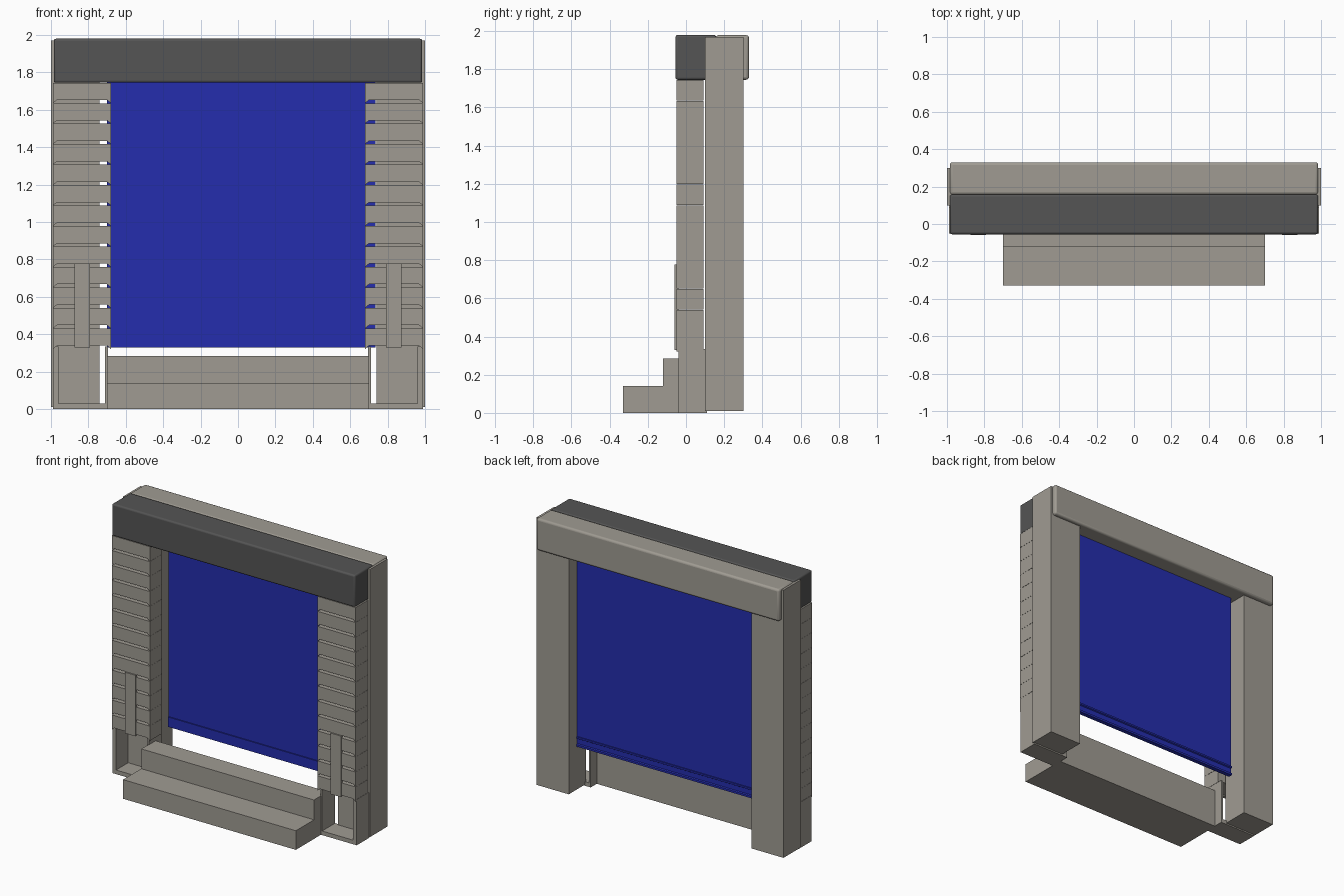
import bpy, bmesh

if "Cube" in bpy.data.objects:
    bpy.data.objects.remove(bpy.data.objects["Cube"])


def material(name, rgb):
    m = bpy.data.materials.new(name)
    m.diffuse_color = (*rgb, 1)
    m.use_nodes = True
    m.node_tree.nodes["Principled BSDF"].inputs["Base Color"].default_value = m.diffuse_color
    return m


GREY = material("warm_grey", (0.35, 0.33, 0.29))
DARK = material("charcoal", (0.09, 0.09, 0.09))
BLUE = material("door_blue", (0.018, 0.027, 0.42))


def extrude(name, outlines, axis, lo, hi, mat):
    """Extrude 2D outlines along x (y,z points) or along y (x,z points)."""
    bm = bmesh.new()
    for pts in outlines:
        def place(p, t):
            return (t, p[0], p[1]) if axis == 'X' else (p[0], t, p[1])
        a = [bm.verts.new(place(p, lo)) for p in pts]
        b = [bm.verts.new(place(p, hi)) for p in pts]
        bm.faces.new(a)
        bm.faces.new(b[::-1])
        n = len(pts)
        for i in range(n):
            j = (i + 1) % n
            bm.faces.new((a[j], a[i], b[i], b[j]))
    bmesh.ops.recalc_face_normals(bm, faces=bm.faces)
    me = bpy.data.meshes.new(name)
    bm.to_mesh(me)
    bm.free()
    me.materials.append(mat)
    ob = bpy.data.objects.new(name, me)
    bpy.context.collection.objects.link(ob)
    return ob


def box(name, x, y, z, mat):
    pts = [(x[0], z[0]), (x[1], z[0]), (x[1], z[1]), (x[0], z[1])]
    return extrude(name, [pts], 'Y', y[0], y[1], mat)


def bevel(ob, width):
    m = ob.modifiers.new("rounded_edges", 'BEVEL')
    m.width, m.segments = width, 3
    bpy.ops.object.select_all(action='DESELECT')
    ob.select_set(True)
    bpy.context.view_layer.objects.active = ob
    bpy.ops.object.shade_smooth_by_angle()


for side, s in (("left", -1), ("right", 1)):
    # Tall rear post
    box(side + "_rear_post", sorted((s * 0.74, s)), (0.10, 0.30), (0.01, 1.97), GREY)

    # Stack of side pads, each with a shallow notch under it
    pads = []
    pitch = 0.1095
    for i in range(13):
        z = 0.322 + i * pitch
        prof = [(0.68, z), (0.70, z + 0.017), (0.968, z + 0.017), (0.988, z),
                (0.988, z + pitch - 0.001), (0.68, z + pitch - 0.001)]
        pads.append([(s * x, h) for x, h in prof])
    extrude(side + "_pad_stack", pads, 'Y', -0.05, 0.092, GREY)

    # Open foot frame: two walls and a floor
    foot = [(0.695, 0), (0.99, 0), (0.99, 0.335), (0.96, 0.335), (0.96, 0.03),
            (0.71, 0.03), (0.71, 0.335), (0.695, 0.335)]
    extrude(side + "_foot_frame", [[(s * x, h) for x, h in foot]], 'Y', -0.04, 0.11, GREY)

    # Guard strip on the pads
    box(side + "_guard_strip", sorted((s * 0.79, s * 0.875)), (-0.06, -0.04), (0.33, 0.777), GREY)

# Roller door and its bottom rail
box("door_curtain", (-0.70, 0.735), (0.195, 0.21), (0.40, 1.80), BLUE)
rail = [(0.187, 0.33), (0.218, 0.33), (0.218, 0.345), (0.21, 0.35), (0.21, 0.385),
        (0.218, 0.39), (0.218, 0.402), (0.187, 0.402)]
extrude("door_bottom_rail", [rail], 'X', -0.70, 0.735, BLUE)

# Header in two halves: dark front cover, grey rear housing
bevel(box("header_front_cover", (-0.985, 0.985), (-0.055, 0.158), (1.745, 1.98), DARK), 0.012)
bevel(box("header_rear_housing", (-0.985, 0.985), (0.156, 0.33), (1.745, 1.979), GREY), 0.015)

# Two-tread step
step = [(-0.33, 0), (0.04, 0), (0.04, 0.285), (-0.12, 0.285), (-0.12, 0.14), (-0.33, 0.14)]
extrude("step", [step], 'X', -0.70, 0.70, GREY)
